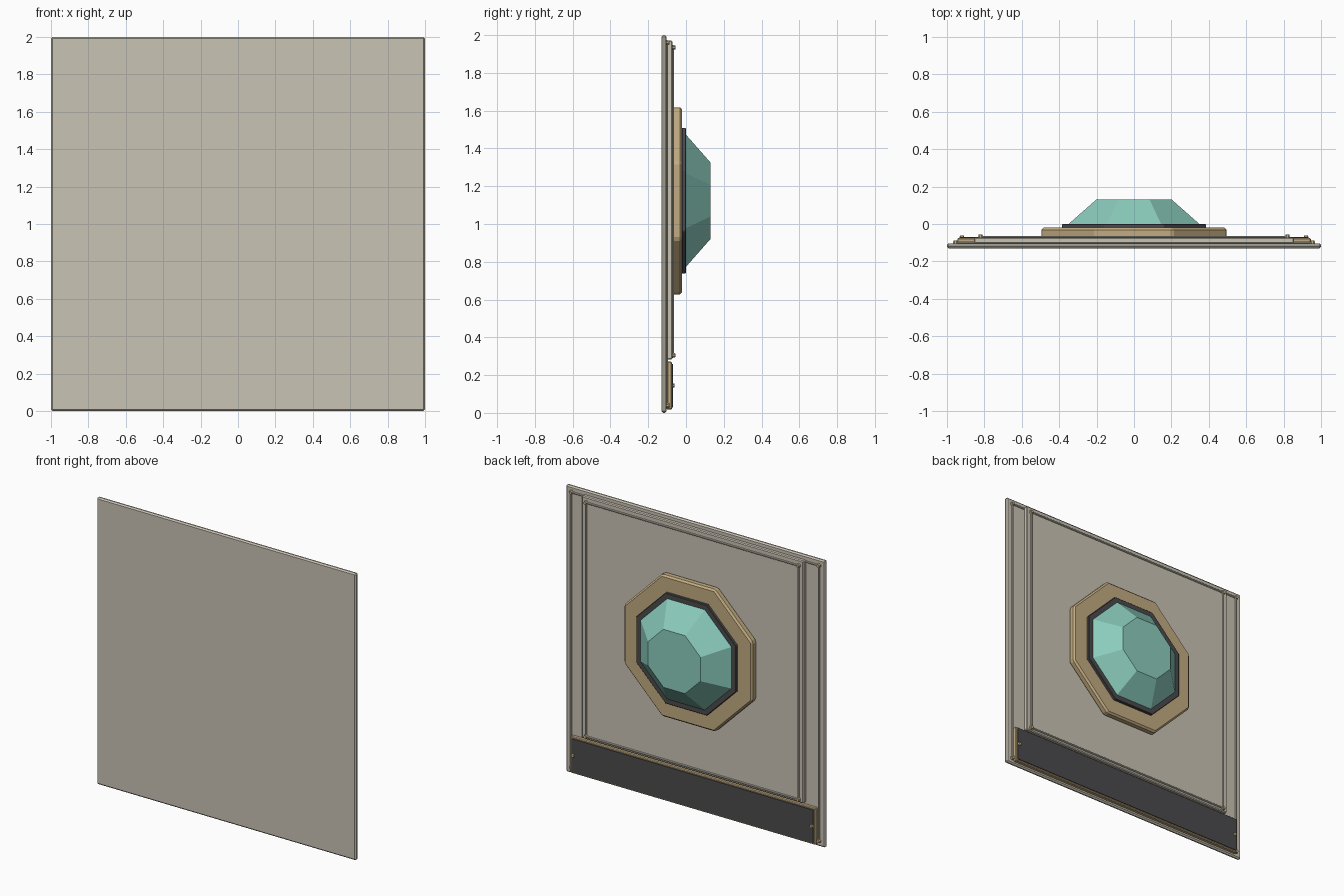
import bpy
import bmesh
from math import cos, pi
from mathutils import Matrix

cube = bpy.data.objects.get("Cube")
if cube:
    bpy.data.objects.remove(cube, do_unlink=True)


def material(name, rgb):
    m = bpy.data.materials.new(name)
    m.use_nodes = True
    m.diffuse_color = (*rgb, 1)
    m.node_tree.nodes["Principled BSDF"].inputs["Base Color"].default_value = (*rgb, 1)
    return m


CREAM = material("warm_stone", (0.59, 0.55, 0.46))
TAN = material("tan_gold", (0.54, 0.41, 0.22))
DARK = material("charcoal", (0.07, 0.07, 0.075))
TEAL = material("teal_crystal", (0.26, 0.61, 0.51))


def finish(name, bm, mat, bevel=0):
    mesh = bpy.data.meshes.new(name)
    bm.to_mesh(mesh)
    bm.free()
    mesh.materials.append(mat)
    ob = bpy.data.objects.new(name, mesh)
    bpy.context.collection.objects.link(ob)
    if bevel:
        mod = ob.modifiers.new("edge_bevel", "BEVEL")
        mod.width = bevel
        mod.segments = 1
    return ob


def box(name, half_x, y0, y1, z0, z1, mat, bevel=0, x=0):
    bm = bmesh.new()
    bmesh.ops.create_cube(bm, size=1)
    size = Matrix.Diagonal((2 * half_x, y1 - y0, z1 - z0, 1))
    place = Matrix.Translation((x, (y0 + y1) / 2, (z0 + z1) / 2))
    bm.transform(place @ size)
    return finish(name, bm, mat, bevel)


def disc(name, x, z, y0, y1, r0, r1, sides, mat, bevel=0):
    """Polygonal frustum along y; r0 and r1 are distances to the flat sides."""
    bm = bmesh.new()
    k = 1 / cos(pi / sides)
    bmesh.ops.create_cone(bm, cap_ends=True, segments=sides, radius1=r0 * k,
                          radius2=r1 * k, depth=y1 - y0)
    bm.transform(Matrix.Translation((x, (y0 + y1) / 2, z))
                 @ Matrix.Rotation(-pi / 2, 4, "X")
                 @ Matrix.Rotation(pi / sides, 4, "Z"))
    return finish(name, bm, mat, bevel)


def trim_frame(name, half_x, z0, z1, y):
    """Thin trim rods joining a rivet at each corner."""
    w = 0.006
    for side, sx in (("left", 1), ("right", -1)):
        box(f"{name}_{side}_rod", w, y, y + 0.01, z0, z1, CREAM, 0.003, sx * half_x)
        for level, z in (("lower", z0), ("upper", z1)):
            disc(f"{name}_{side}_{level}_rivet", sx * half_x, z,
                 y, y + 0.017, 0.014, 0.010, 8, TAN)
    for level, z in (("lower", z0), ("upper", z1)):
        box(f"{name}_{level}_rod", half_x, y, y + 0.01, z - w, z + w, CREAM, 0.003)


# Layered slabs
box("base_slab", 1.0, -0.13, -0.103, 0, 2, CREAM, 0.009)
trim_frame("outer_trim", 0.955, 0.04, 1.96, -0.104)
box("raised_panel", 0.855, -0.104, -0.072, 0.283, 1.972, CREAM, 0.006)
trim_frame("inner_trim", 0.82, 0.305, 1.935, -0.073)

# Lower name bar with dark insert
box("bar_frame", 0.945, -0.104, -0.075, 0.017, 0.272, TAN, 0.005)
box("bar_insert", 0.932, -0.077, -0.069, 0.029, 0.26, DARK)
for side, sx in (("left", 1), ("right", -1)):
    disc(f"bar_{side}_rivet", sx * 0.92, 0.145, -0.07, -0.061, 0.013, 0.009, 8, TAN)

# Octagonal medallion and faceted crystal
CENTRE = 1.123
disc("medallion", 0, CENTRE, -0.075, -0.02, 0.495, 0.495, 8, TAN, 0.012)
disc("crystal_setting", 0, CENTRE, -0.022, 0.0, 0.385, 0.385, 8, DARK, 0.003)
disc("crystal", 0, CENTRE, -0.002, 0.13, 0.352, 0.202, 8, TEAL)
